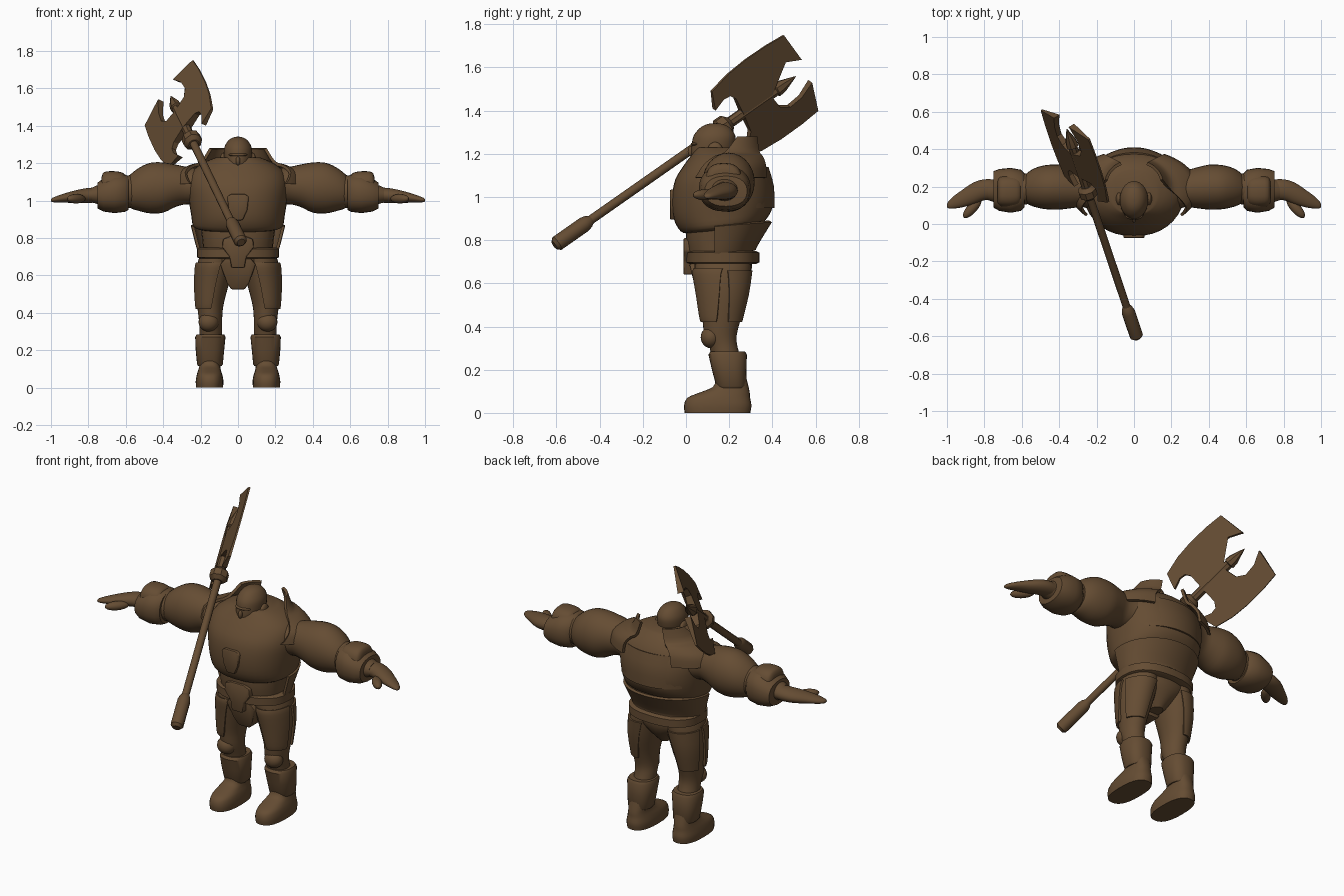
import bpy, bmesh, math
from mathutils import Matrix, Vector

brown = bpy.data.materials.new("brown")
brown.diffuse_color = (0.130, 0.073, 0.033, 1)

ALONG_Z = Matrix.Identity(4)
ALONG_X = Matrix(((0, 0, 1, 0), (1, 0, 0, 0), (0, 1, 0, 0), (0, 0, 0, 1)))


def finish(name, bm, mirror=False, angle=40):
    bmesh.ops.recalc_face_normals(bm, faces=bm.faces[:])
    me = bpy.data.meshes.new(name)
    bm.to_mesh(me)
    bm.free()
    me.materials.append(brown)
    me.shade_smooth()
    me.set_sharp_from_angle(angle=math.radians(angle))
    ob = bpy.data.objects.new(name, me)
    bpy.context.scene.collection.objects.link(ob)
    if mirror:
        m = ob.modifiers.new("Mirror", 'MIRROR')
        m.use_mirror_merge = False
    return ob


def refine(rings, steps=3):
    """Catmull-Rom interpolation between rings."""
    out = []
    for i in range(len(rings) - 1):
        p1, p2 = rings[i], rings[i + 1]
        p0, p3 = rings[max(i - 1, 0)], rings[min(i + 2, len(rings) - 1)]
        for k in range(steps):
            t = k / steps
            out.append(tuple(0.5 * (2*b + (c - a)*t + (2*a - 5*b + 4*c - d)*t*t + (3*b - a - 3*c + d)*t**3)
                             for a, b, c, d in zip(p0, p1, p2, p3)))
    return out + [rings[-1]]


def loft(name, rings, M=ALONG_Z, mirror=False, seg=28, power=2.0, smooth=True, arc=None, thick=0.0):
    """Rings are (height, centre a, centre b, radius a, radius b[, slope]).
    arc = (start, end, top start, top end) degrees makes an open armour plate."""
    rings = [tuple(r) + (0,) * (6 - len(r)) for r in rings]
    if smooth:
        rings = refine(rings)
    bm = bmesh.new()
    rows = []
    for i, (h, ca, cb, ra, rb, sl) in enumerate(rings):
        row = []
        f = i / (len(rings) - 1)
        for k in range(seg + 1 if arc else seg):
            if arc:
                lo, hi = arc[0] + (arc[2] - arc[0]) * f, arc[1] + (arc[3] - arc[1]) * f
                an = math.radians(lo + (hi - lo) * k / seg)
            else:
                an = 2 * math.pi * k / seg
            c, s = math.cos(an), math.sin(an)
            a = ra * math.copysign(abs(c) ** (2 / power), c)
            b = rb * math.copysign(abs(s) ** (2 / power), s)
            row.append(bm.verts.new(M @ Vector((ca + a, cb + b, h + sl * b))))
        rows.append(row)
    for r0, r1 in zip(rows, rows[1:]):
        for k in range(len(r0) - 1 if arc else len(r0)):
            j = (k + 1) % len(r0)
            bm.faces.new((r0[k], r0[j], r1[j], r1[k]))
    if arc:
        bmesh.ops.recalc_face_normals(bm, faces=bm.faces[:])
        bmesh.ops.solidify(bm, geom=bm.faces[:], thickness=thick)
    else:
        bm.faces.new(rows[0][::-1])
        bm.faces.new(rows[-1])
    return finish(name, bm, mirror)


def ball(name, centre, radii, mirror=False, turn=0):
    bm = bmesh.new()
    M = (Matrix.Translation(centre) @ Matrix.Rotation(math.radians(turn), 4, 'Z')
         @ Matrix.Diagonal((*radii, 1)))
    bmesh.ops.create_uvsphere(bm, u_segments=20, v_segments=12, radius=1, matrix=M)
    return finish(name, bm, mirror)


def slab(name, half, y0, y1, lean=0.0):
    """Symmetric plate from (x, z) points of its right half, bottom to top."""
    pts = half + [(-x, z) for x, z in reversed(half)]
    zt = half[-1][1]
    bm = bmesh.new()
    f = bm.faces.new([bm.verts.new((x, y0 + lean * (zt - z), z)) for x, z in pts])
    r = bmesh.ops.extrude_face_region(bm, geom=[f])
    bmesh.ops.translate(bm, vec=(0, y1 - y0, 0), verts=[v for v in r['geom'] if isinstance(v, bmesh.types.BMVert)])
    bmesh.ops.bevel(bm, geom=bm.edges[:], offset=0.008, segments=2, affect='EDGES', profile=0.5)
    return finish(name, bm)


# legs and boots
loft("leg", [(.10, .15, .215, .055, .065), (.20, .15, .2, .06, .07), (.30, .145, .175, .06, .065),
             (.36, .147, .16, .062, .075), (.44, .148, .165, .07, .09), (.55, .138, .17, .088, .115),
             (.66, .12, .17, .098, .13), (.74, .10, .17, .09, .13)], mirror=True)
loft("thigh_front_plate", [(.42, .152, .163, .076, .095), (.45, .15, .165, .082, .105), (.55, .14, .17, .096, .125),
                           (.64, .127, .17, .105, .14), (.67, .123, .17, .102, .137)],
     mirror=True, arc=(-95, -15, -110, 0), thick=.014, seg=14)
loft("thigh_back_plate", [(.42, .15, .165, .077, .095), (.55, .14, .17, .097, .122), (.66, .122, .17, .108, .138)],
     mirror=True, arc=(20, 100, 10, 110), thick=.014, seg=14)
loft("shin_guard", [(.115, .15, .21, .062, .065), (.125, .15, .21, .069, .07), (.20, .15, .2, .076, .08),
                    (.27, .148, .193, .081, .089), (.285, .148, .193, .074, .08)], mirror=True, power=2.4, smooth=False)
ball("knee_cap", (.157, .115, .35), (.054, .047, .05), mirror=True)
loft("boot", [(0, .152, .146, .072, .152), (.035, .152, .147, .074, .156), (.07, .152, .152, .068, .145),
              (.095, .152, .18, .06, .115), (.12, .151, .207, .055, .083), (.16, .15, .21, .055, .07)],
     mirror=True, power=2.5)

# hips, belt and waist
loft("pelvis", [(.55, 0, .17, .04, .06), (.61, 0, .17, .11, .11), (.67, 0, .17, .195, .135), (.75, 0, .165, .195, .14)])
loft("belt", [(.69, 0, .17, .205, .155), (.697, 0, .17, .22, .17), (.742, 0, .17, .22, .17), (.75, 0, .17, .205, .155)],
     smooth=False, power=2.4)
loft("abdomen", [(.73, 0, .155, .185, .145), (.80, 0, .15, .192, .15), (.88, 0, .165, .205, .165)], power=2.3)
slab("groin_guard", [(.035, .525), (.06, .56), (.095, .66), (.07, .69)], .015, .12, .25)
slab("buckle", [(.035, .64), (.045, .70), (.085, .75), (.08, .795), (.04, .81)], -.012, .06)

# torso armour
loft("chest", [(.85, 0, .175, .21, .165, .12), (.865, 0, .17, .24, .195, .12), (.92, 0, .17, .25, .227, .09),
               (1.0, 0, .17, .262, .235, .03), (1.08, 0, .172, .268, .222), (1.15, 0, .18, .25, .188),
               (1.20, 0, .18, .19, .15), (1.23, 0, .17, .12, .12)], power=2.2, seg=36)
slab("chest_badge", [(.025, .895), (.05, .95), (.058, 1.02), (.04, 1.035)], -.075, .02)
loft("lower_back_plate", [(.735, 0, .16, .2, .15, .1), (.76, 0, .16, .21, .155, .1), (.87, 0, .17, .238, .215, .1)],
     arc=(-10, 190, -10, 190), thick=.015)
loft("back_plate", [(.95, 0, .17, .262, .24), (1.05, 0, .172, .27, .235), (1.14, 0, .18, .258, .202)],
     arc=(40, 140, 40, 140), thick=.012)
loft("shoulder_plate", [(1.09, 0, .185, .345, .215), (1.15, 0, .185, .325, .21), (1.19, 0, .188, .26, .19),
                        (1.21, 0, .195, .2, .165), (1.28, 0, .22, .155, .125)],
     mirror=True, arc=(-42, 62, 8, 62), thick=.016, seg=20)

# head
loft("head", [(1.12, 0, .125, .058, .075), (1.16, 0, .117, .06, .085), (1.20, 0, .12, .07, .096),
              (1.245, 0, .127, .076, .1), (1.285, 0, .132, .073, .096), (1.32, 0, .135, .053, .07),
              (1.337, 0, .135, .028, .038), (1.342, 0, .135, .004, .005)])
ball("nose", (0, .024, 1.212), (.012, .016, .024))
ball("brow", (0, .048, 1.245), (.05, .026, .011))
ball("mouth", (0, .04, 1.172), (.027, .012, .009))
ball("ear_guard", (.08, .135, 1.2), (.019, .04, .055), mirror=True)
loft("neck_collar", [(1.10, 0, .125, .115, .13, .2), (1.13, 0, .122, .108, .13, .25), (1.165, 0, .122, .097, .12, .3)],
     arc=(0, 360, 0, 360), thick=.018)

# arms
loft("upper_arm", [(.18, .19, 1.07, .13, .10), (.27, .19, 1.08, .1, .1), (.33, .193, 1.08, .108, .112),
                   (.40, .197, 1.07, .12, .134), (.47, .197, 1.067, .118, .135), (.53, .195, 1.06, .104, .115),
                   (.575, .19, 1.05, .08, .09), (.59, .19, 1.05, .06, .07)], ALONG_X, True)
loft("forearm", [(.55, .19, 1.05, .08, .088), (.62, .185, 1.045, .085, .085), (.72, .18, 1.035, .07, .06),
                 (.78, .178, 1.03, .05, .04)], ALONG_X, True)
loft("gauntlet", [(.585, .18, 1.04, .09, .09), (.605, .18, 1.04, .11, .1), (.66, .18, 1.038, .12, .105),
                  (.72, .182, 1.03, .112, .088), (.75, .185, 1.027, .098, .07), (.752, .185, 1.027, .08, .055)],
     ALONG_X, True, smooth=False, power=2.3)
loft("gauntlet_guard", [(.60, .175, 1.07, .055, .055), (.615, .175, 1.07, .075, .078), (.66, .175, 1.072, .085, .085),
                        (.715, .175, 1.07, .08, .083), (.73, .175, 1.065, .06, .06)], ALONG_X, True, power=2.6)
loft("hand", [(.73, .182, 1.03, .055, .04), (.80, .183, 1.028, .056, .04), (.86, .163, 1.022, .058, .035),
              (.92, .135, 1.015, .046, .026), (.97, .113, 1.007, .031, .017), (.995, .101, 1.003, .016, .01),
              (1.0, .098, 1.002, .003, .002)], ALONG_X, True)
ball("thumb", (.865, .085, 1.01), (.068, .027, .025), True, -48)

# axe: local frame with u along the shaft and v across the blades
start = Vector((.01, -.59, .79))
u = Vector((-.37, 1.10, .77)).normalized()
v = Vector((.555, -.344, .757))
v = (v - u * v.dot(u)).normalized()
w = u.cross(v)
AXE = Matrix((v, w, u)).transposed().to_4x4()
AXE.translation = start


def turned(name, profile, seg=12):
    loft(name, [(h, 0, 0, r, r) for h, r in profile], AXE, seg=seg, smooth=False)


turned("axe_shaft", [(.1, .021), (1.0, .021)])
turned("axe_grip", [(-.025, .022), (-.01, .036), (.15, .036), (.175, .03), (.19, .021)])
turned("axe_collar", [(.925, .03), (.945, .052), (.985, .052), (1.005, .03)], 8)
turned("axe_socket", [(1.0, .026), (1.27, .026), (1.275, .034), (1.31, .03), (1.39, .002)], 8)

blade = [(.96, .112), (.985, .205), (1.09, .232), (1.2, .242), (1.32, .24), (1.42, .23), (1.445, .07),
         (1.37, .108), (1.3, .115), (1.255, .085), (1.235, 0), (1.075, 0), (1.075, .1), (1.055, .13), (1.02, .135)]
for side, label in ((1, "upper"), (-1, "lower")):
    bm = bmesh.new()
    layers = []
    for face in (1, -1):
        layers.append([bm.verts.new(AXE @ Vector((side * t, face * (.004 + .02 * (1 - t / .245)), s))) for s, t in blade])
        bm.faces.new(layers[-1])
    n = len(blade)
    for i in range(n):
        j = (i + 1) % n
        bm.faces.new((layers[0][i], layers[0][j], layers[1][j], layers[1][i]))
    bmesh.ops.triangulate(bm, faces=[f for f in bm.faces if len(f.verts) > 4])
    finish("axe_blade_" + label, bm, angle=25)
